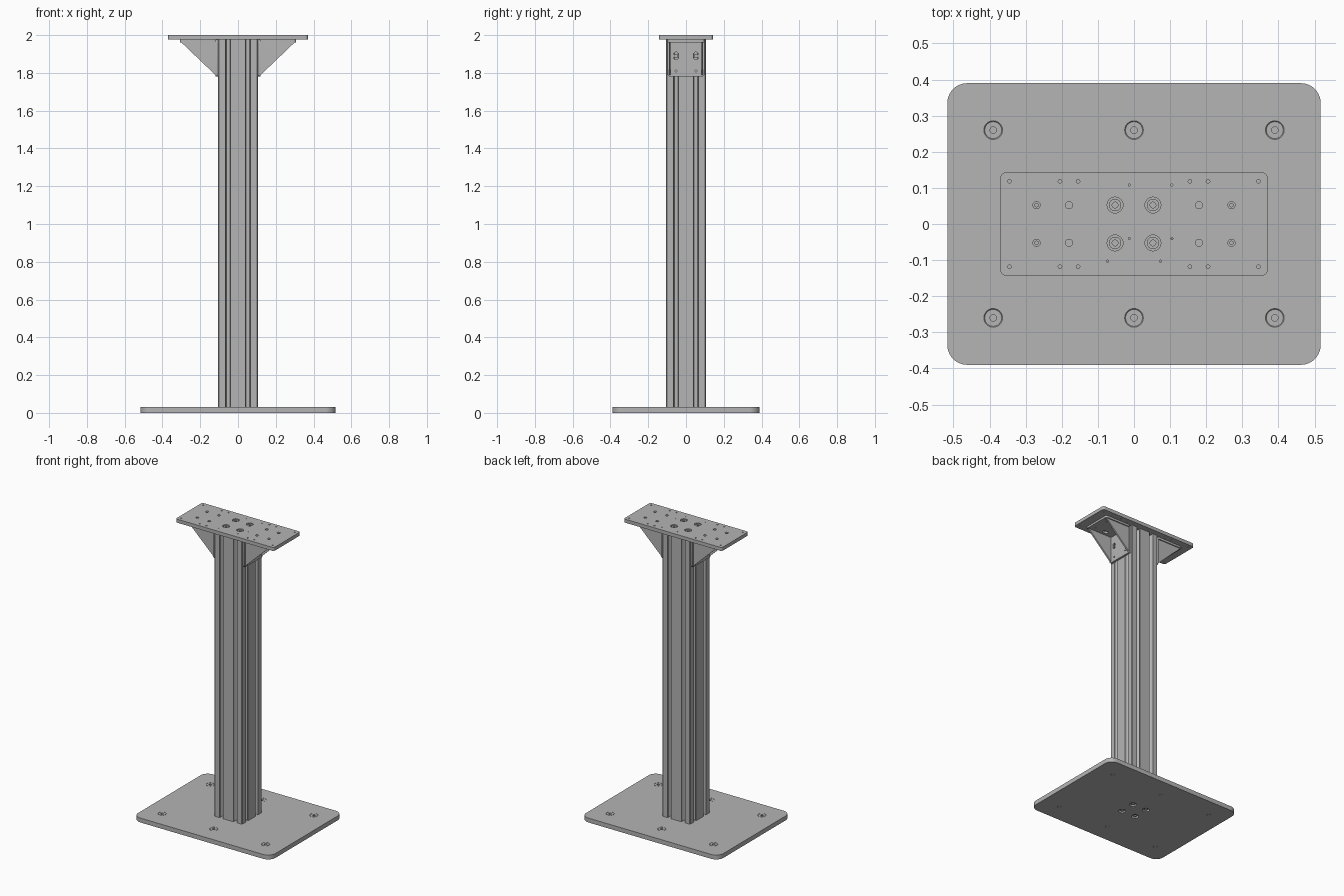
import bpy, bmesh, math
from mathutils import Matrix, Vector

cube = bpy.data.objects.get("Cube")
if cube:
    bpy.data.objects.remove(cube, do_unlink=True)

grey = bpy.data.materials.new("satin grey")
grey.use_nodes = True
COLOUR = (0.46, 0.46, 0.46, 1)
grey.diffuse_color = COLOUR
grey.node_tree.nodes["Principled BSDF"].inputs["Base Color"].default_value = COLOUR

SIGNS = (-1, 1)
SLOT = 0.0525                       # slot and bolt offset from the post axis
HALF = 0.105                        # half width of the post
BASE_TOP, PLATE_Z, TOP = 0.03, 1.976, 2.0


def loft(bm, rings, matrix=Matrix()):
    """Join equal rings of points with side faces and cap both ends."""
    loops = [[bm.verts.new(matrix @ Vector(p)) for p in ring] for ring in rings]
    for a, b in zip(loops, loops[1:]):
        for i in range(len(a)):
            j = (i + 1) % len(a)
            bm.faces.new((a[i], a[j], b[j], b[i]))
    bm.faces.new(loops[0][::-1])
    bm.faces.new(loops[-1])


def prism(bm, outline, z0, z1, matrix=Matrix()):
    loft(bm, [[(x, y, z) for x, y in outline] for z in (z0, z1)], matrix)


def lathe(bm, profile, matrix=Matrix(), n=24):
    angles = [math.tau * i / n for i in range(n)]
    loft(bm, [[(r * math.cos(a), r * math.sin(a), z) for a in angles]
              for r, z in profile], matrix)


def rounded(w, h, r, steps=6):
    """Rounded rectangle with half sizes w and h."""
    pts = []
    for q, (sx, sy) in enumerate(((1, 1), (-1, 1), (-1, -1), (1, -1))):
        for i in range(steps + 1):
            a = math.pi / 2 * (q + i / steps)
            pts.append((sx * (w - r) + r * math.cos(a), sy * (h - r) + r * math.sin(a)))
    return pts


def finish(name, bm):
    bmesh.ops.recalc_face_normals(bm, faces=bm.faces[:])
    mesh = bpy.data.meshes.new(name)
    bm.to_mesh(mesh)
    bm.free()
    mesh.materials.append(grey)
    obj = bpy.data.objects.new(name, mesh)
    bpy.context.scene.collection.objects.link(obj)
    return obj


def cut(obj, bm):
    """Subtract the cutter mesh, then discard it."""
    cutter = finish("cutter", bm)
    mod = obj.modifiers.new("holes", "BOOLEAN")
    mod.operation, mod.solver, mod.object = "DIFFERENCE", "EXACT", cutter
    deps = bpy.context.evaluated_depsgraph_get()
    mesh = bpy.data.meshes.new_from_object(obj.evaluated_get(deps))
    obj.modifiers.clear()
    obj.data = mesh
    bpy.data.objects.remove(cutter, do_unlink=True)


def mirror(obj):
    obj.modifiers.new("mirror", "MIRROR").use_clip = False


def at(x, y, z=0):
    return Matrix.Translation((x, y, z))


post_bolts = [(sx * SLOT, sy * SLOT) for sx in SIGNS for sy in SIGNS]
floor_screws = [(x, sy * 0.26) for x in (-0.39, 0, 0.39) for sy in SIGNS]

# Base plate with countersunk screw holes and counterbores underneath
bm = bmesh.new()
prism(bm, rounded(0.517, 0.39, 0.055, 10), 0, BASE_TOP)
base = finish("base_plate", bm)
bm = bmesh.new()
for x, y in floor_screws:
    lathe(bm, [(0.012, -0.01), (0.012, 0.015), (0.026, 0.029), (0.026, 0.04)], at(x, y))
for x, y in post_bolts:
    lathe(bm, [(0.022, -0.01), (0.022, 0.018)], at(x, y))
cut(base, bm)

# Screws in the base plate
bm = bmesh.new()
for x, y in floor_screws:
    lathe(bm, [(0.01, 0.004), (0.01, 0.015), (0.0235, 0.0285), (0.0235, 0.0298),
               (0.009, 0.0298), (0.009, 0.018)], at(x, y))
finish("base_screws", bm)

# Slotted square post: one side of the section, turned four times
side = [(-HALF + 0.004, HALF)]
for c in (-SLOT, SLOT):
    half_slot = [(0.0125, 0), (0.0125, 0.011), (0.02, 0.015), (0.009, 0.032)]
    side += [(c - w, HALF - d) for w, d in half_slot]
    side += [(c + w, HALF - d) for w, d in reversed(half_slot)]
side.append((HALF - 0.004, HALF))
section = []
for quarter in range(4):
    turn = Matrix.Rotation(-quarter * math.pi / 2, 2)
    section += [tuple(turn @ Vector(p)) for p in side]
bm = bmesh.new()
prism(bm, section, BASE_TOP, PLATE_Z)
finish("slotted_post", bm)

# Top plate with counterbores and rows of mounting holes
bm = bmesh.new()
prism(bm, rounded(0.37, 0.143, 0.015), PLATE_Z, TOP)
plate = finish("top_plate", bm)
bm = bmesh.new()
for x, y in post_bolts:
    lathe(bm, [(0.022, 1.985), (0.022, 2.01)], at(x, y))
holes = [(sx * x, sy * y, r) for sx in SIGNS for sy in SIGNS
         for x, y, r in ((0.27, SLOT, 0.01), (0.18, SLOT, 0.01), (0.345, 0.118, 0.005),
                         (0.205, 0.118, 0.005), (0.155, 0.118, 0.005))]
holes += [(x, y, 0.003) for x in (-0.013, 0.105) for y in (0.108, -0.04)]
holes += [(sx * 0.073, -0.103, 0.003) for sx in SIGNS]
for x, y, r in holes:
    lathe(bm, [(r, 1.96), (r, 2.01)], at(x, y), 16)
cut(plate, bm)

# Socket-head bolts through both plates into the post
HEAD = [(0.017, 0), (0.017, 0.011), (0.008, 0.011), (0.008, 0.004)]
bm = bmesh.new()
for x, y in post_bolts:
    lathe(bm, HEAD, at(x, y, 1.985))
    lathe(bm, HEAD, at(x, y, 0.018) @ Matrix.Rotation(math.pi, 4, "X"))
finish("post_bolts", bm)

# Corner bracket legs with oblong holes, mirrored to the other side
THICK = 0.014
outward = Matrix.Rotation(math.pi / 2, 4, "Y")     # local z becomes world x
bm = bmesh.new()
prism(bm, rounded(0.098, 0.098, 0.015), 0, THICK,
      at(HALF, 0, 1.878) @ outward)
upright = finish("bracket_upright_leg", bm)
bm = bmesh.new()
for sy in SIGNS:
    prism(bm, rounded(0.02, 0.012, 0.0115), -0.01, 0.03,
          at(HALF, sy * SLOT, 1.89) @ outward)
    lathe(bm, [(0.005, -0.01), (0.005, 0.03)], at(HALF, sy * SLOT, 1.81) @ outward, 12)
cut(upright, bm)
mirror(upright)

bm = bmesh.new()
prism(bm, rounded(0.098, 0.098, 0.015), PLATE_Z - THICK, PLATE_Z, at(0.21, 0))
flat = finish("bracket_flat_leg", bm)
bm = bmesh.new()
for sy in SIGNS:
    prism(bm, rounded(0.02, 0.012, 0.0115), 1.95, 1.99, at(0.19, sy * SLOT))
    lathe(bm, [(0.005, 1.95), (0.005, 1.99)], at(0.27, sy * SLOT), 12)
cut(flat, bm)
mirror(flat)

# Triangular gussets joining the two legs
triangle = [(HALF + 0.002, PLATE_Z - 0.002), (0.305, PLATE_Z - 0.002), (0.305, 1.966),
            (0.121, 1.79), (HALF + 0.002, 1.79)]
bm = bmesh.new()
for sy in SIGNS:
    prism(bm, triangle, -0.005, 0.005,
          at(0, sy * 0.086) @ Matrix.Rotation(math.pi / 2, 4, "X"))
mirror(finish("bracket_gussets", bm))

# Bolts holding the brackets
bm = bmesh.new()
for sy in SIGNS:
    lathe(bm, [(r * 0.65, z) for r, z in HEAD], at(HALF, sy * SLOT, 1.89) @ outward)
mirror(finish("bracket_bolts", bm))

# Smooth the round parts while keeping edges sharp
for obj in bpy.context.scene.objects:
    if obj.type == "MESH":
        bpy.ops.object.select_all(action="DESELECT")
        obj.select_set(True)
        bpy.context.view_layer.objects.active = obj
        bpy.ops.object.shade_smooth_by_angle(angle=math.radians(30))
